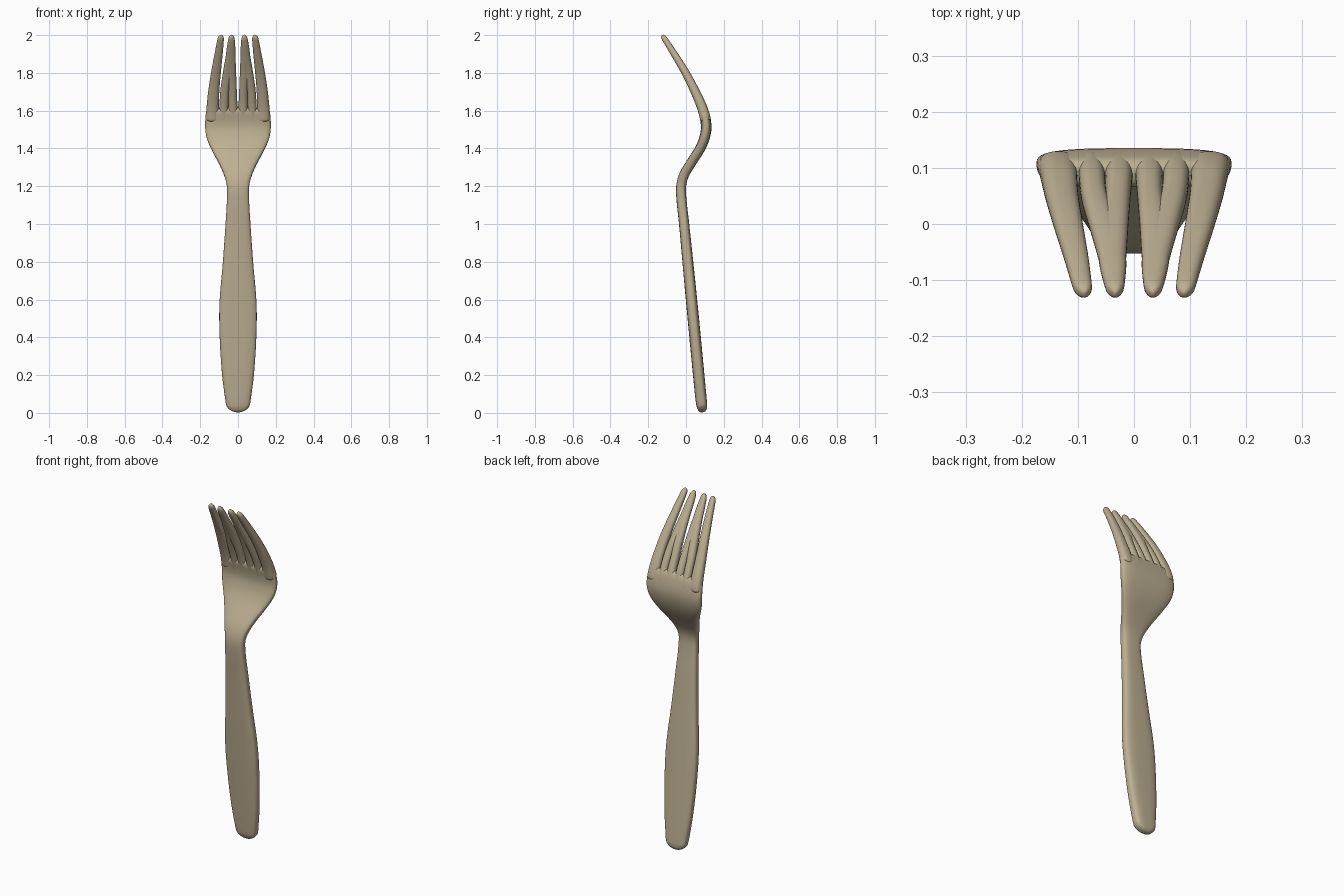
import bpy, bmesh, math
from mathutils import Vector

if "Cube" in bpy.data.objects:
    bpy.data.objects.remove(bpy.data.objects["Cube"])

mat = bpy.data.materials.new("warm tan metal")
mat.diffuse_color = (0.51, 0.43, 0.29, 1)
mat.use_nodes = True
mat.node_tree.nodes["Principled BSDF"].inputs["Base Color"].default_value = mat.diffuse_color

# side-view centre line: (z, y, thickness)
SPINE = [(0.0, 0.088, 0.056), (0.1, 0.077, 0.06), (0.6, 0.029, 0.06), (1.0, -0.010, 0.054),
         (1.12, -0.023, 0.053), (1.2, -0.026, 0.052), (1.26, -0.010, 0.052), (1.32, 0.025, 0.052),
         (1.4, 0.075, 0.053), (1.46, 0.099, 0.055), (1.52, 0.107, 0.056), (1.6, 0.091, 0.055),
         (1.7, 0.049, 0.048), (1.8, -0.002, 0.042), (1.9, -0.062, 0.036), (2.0, -0.126, 0.028)]


def sample(table, z):
    """Smooth (Hermite) lookup in a table sorted by its first column."""
    z = min(max(z, table[0][0]), table[-1][0])
    i = max(k for k in range(len(table) - 1) if table[k][0] <= z)
    a, b = table[i], table[i + 1]
    h = b[0] - a[0]
    t = (z - a[0]) / h

    def slope(k, c):
        p, q = table[max(k - 1, 0)], table[min(k + 1, len(table) - 1)]
        return (q[c] - p[c]) / (q[0] - p[0])
    return [(2*t**3 - 3*t*t + 1) * a[c] + (t**3 - 2*t*t + t) * h * slope(i, c)
            + (3*t*t - 2*t**3) * b[c] + (t**3 - t*t) * h * slope(i + 1, c)
            for c in range(1, len(a))]


def loft(name, edges, steps, power, cap0, cap1, sides=32):
    """Skin rounded sections along the spine; edges = (z, left x, right x)."""
    z0, z1 = edges[0][0], edges[-1][0]
    zs = {round(z0 + (z1 - z0) * i / steps, 5) for i in range(steps + 1)}
    for k in range(1, 7):                      # denser rings in the rounded ends
        f = 1 - math.cos(k / 7 * math.pi / 2)
        zs |= {round(z0 + cap0 * f, 5), round(z1 - cap1 * f, 5)}
    bm = bmesh.new()
    rings = []
    for z in sorted(zs):
        y, th = sample(SPINE, z)
        l, r = sample(edges, z)
        ya, yb = sample(SPINE, z - 0.01)[0], sample(SPINE, z + 0.01)[0]
        dz = min(z + 0.01, 2) - max(z - 0.01, 0)
        nrm = Vector((0, dz, ya - yb)).normalized()
        s = 1.0
        for d, cap in ((z - z0, cap0), (z1 - z, cap1)):
            if d < cap:
                s = min(s, max(0.12, math.sqrt(max(0, 1 - (1 - d / cap) ** 2))))
        ring = []
        for k in range(sides):
            a = 2 * math.pi * k / sides
            c, q = math.cos(a), math.sin(a)
            u = math.copysign(abs(c) ** (2 / power), c) * (r - l) / 2 * s
            v = math.copysign(abs(q) ** (2 / power), q) * th / 2 * s ** 0.7
            ring.append(bm.verts.new(Vector(((l + r) / 2 + u, y, z)) + nrm * v))
        rings.append(ring)
    for p, q in zip(rings, rings[1:]):
        for k in range(sides):
            n = (k + 1) % sides
            bm.faces.new((p[k], p[n], q[n], q[k]))
    bm.faces.new(rings[0][::-1])
    bm.faces.new(rings[-1])
    bmesh.ops.recalc_face_normals(bm, faces=bm.faces)
    me = bpy.data.meshes.new(name)
    bm.to_mesh(me)
    bm.free()
    me.materials.append(mat)
    for f in me.polygons:
        f.use_smooth = True
    ob = bpy.data.objects.new(name, me)
    bpy.context.collection.objects.link(ob)


# handle, neck and palm in one piece
half = [(0.003, 0.058), (0.06, 0.066), (0.2, 0.084), (0.4, 0.097), (0.58, 0.098), (0.8, 0.080),
        (1.0, 0.066), (1.15, 0.058), (1.22, 0.062), (1.3, 0.090), (1.38, 0.132), (1.45, 0.164),
        (1.52, 0.174), (1.62, 0.167)]
loft("handle_and_palm", [(z, -w, w) for z, w in half], 90, 3.2, 0.045, 0.03, 48)

# tines: each inner tine starts as two strands that merge towards the tip
TINES = {
    "outer_tine": [(1.54, 0.098, 0.172), (1.6, 0.101, 0.168), (1.7, 0.099, 0.158),
                   (1.8, 0.091, 0.143), (1.9, 0.081, 0.124), (2.0, 0.073, 0.105)],
    "inner_tine_outer_strand": [(1.54, 0.052, 0.100), (1.6, 0.052, 0.099), (1.7, 0.048, 0.094),
                                (1.8, 0.030, 0.080), (1.9, 0.014, 0.063), (2.0, 0.019, 0.048)],
    "inner_tine_inner_strand": [(1.54, 0.001, 0.052), (1.6, 0.002, 0.052), (1.7, 0.006, 0.051),
                                (1.8, 0.010, 0.060), (1.9, 0.014, 0.063), (2.0, 0.019, 0.048)],
}
for name, e in TINES.items():
    loft(name + "_right", e, 30, 2.4, 0.02, 0.025)
    loft(name + "_left", [(z, -r, -l) for z, l, r in e], 30, 2.4, 0.02, 0.025)
